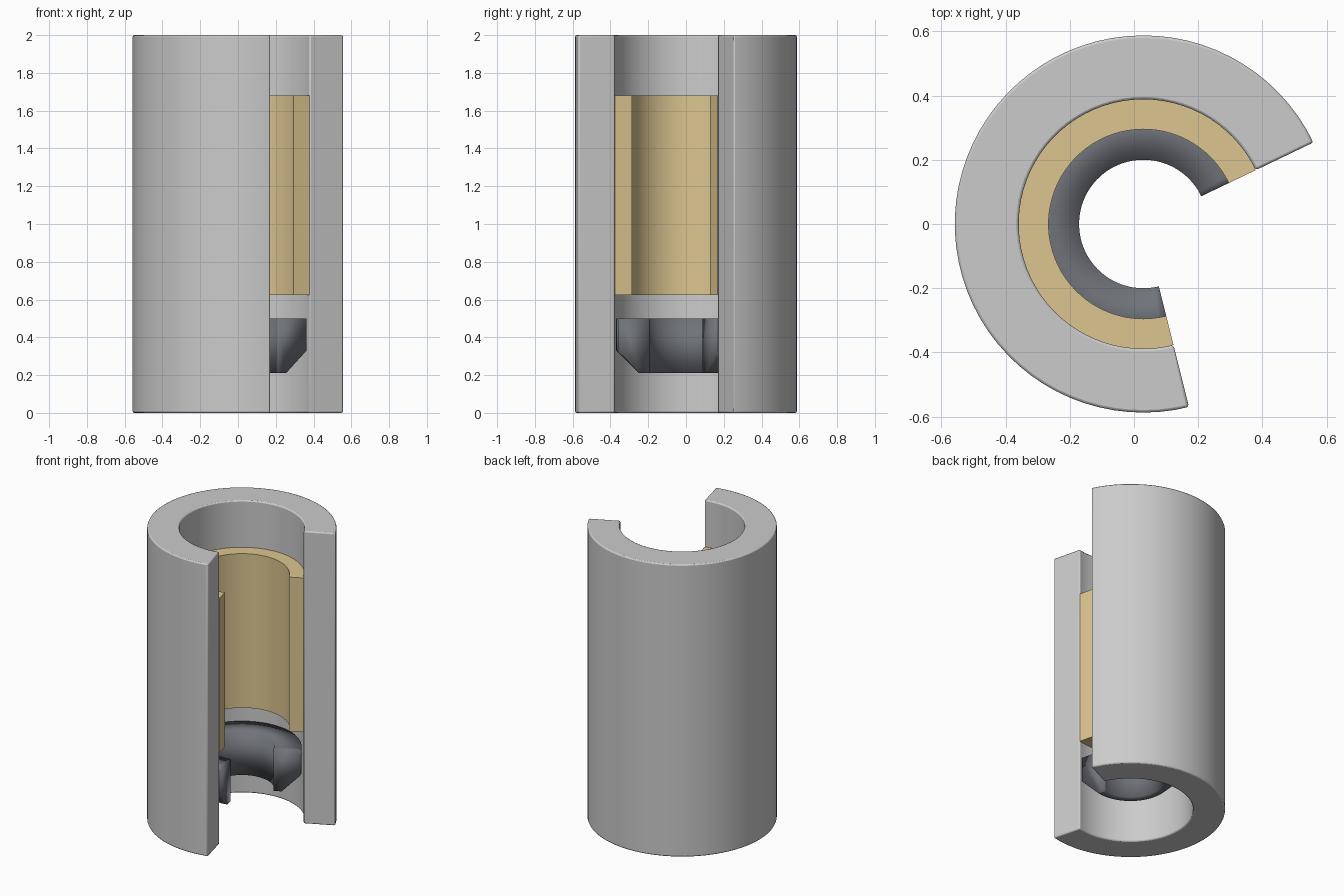
import bpy, bmesh
from math import cos, sin, radians

if "Cube" in bpy.data.objects:
    bpy.data.objects.remove(bpy.data.objects["Cube"])

CX = 0.029                                   # axis of the sleeve
START, END = radians(25.6), radians(284)     # cutaway arc
STEPS = 56


def material(name, color):
    m = bpy.data.materials.new(name)
    m.diffuse_color = color
    m.use_nodes = True
    m.node_tree.nodes["Principled BSDF"].inputs["Base Color"].default_value = m.diffuse_color
    return m


def arc_part(name, profile, bevel=0.0, mat=None, sharp=True):
    """Sweep a closed (radius, z) profile along the cutaway arc and cap both ends."""
    bm = bmesh.new()
    rings = []
    for i in range(STEPS + 1):
        a = START + (END - START) * i / STEPS
        rings.append([bm.verts.new((CX + r * cos(a), r * sin(a), z)) for r, z in profile])
    n = len(profile)
    for r0, r1 in zip(rings, rings[1:]):
        for j in range(n):
            k = (j + 1) % n
            bm.faces.new((r0[j], r1[j], r1[k], r0[k]))
    bm.faces.new(rings[0])
    bm.faces.new(rings[-1][::-1])
    bmesh.ops.recalc_face_normals(bm, faces=bm.faces[:])
    mesh = bpy.data.meshes.new(name)
    bm.to_mesh(mesh)
    bm.free()
    ob = bpy.data.objects.new(name, mesh)
    bpy.context.collection.objects.link(ob)
    if mat:
        mesh.materials.append(mat)
    if bevel:
        mod = ob.modifiers.new("soft_edges", 'BEVEL')
        mod.width = bevel
        mod.segments = 2
        mod.limit_method = 'ANGLE'
        mod.angle_limit = radians(40)
    bpy.ops.object.select_all(action='DESELECT')
    ob.select_set(True)
    bpy.context.view_layer.objects.active = ob
    if sharp:
        bpy.ops.object.shade_smooth_by_angle(angle=radians(35))
    else:
        bpy.ops.object.shade_smooth()
    return ob


def tube(r_in, r_out, z0, z1):
    return [(r_in, z0), (r_out, z0), (r_out, z1), (r_in, z1)]


brass = material("brass", (0.72, 0.56, 0.28, 1))
dark = material("dark_steel", (0.16, 0.17, 0.19, 1))

# Outer housing
arc_part("outer_sleeve", tube(0.388, 0.587, 0, 2), bevel=0.008)

# Lining pressed into the housing
arc_part("inner_liner", tube(0.295, 0.388, 0.625, 1.68), mat=brass)

# Seat ring with a chamfered lower edge, smooth shaded throughout
arc_part("seat_ring",
         [(0.2, 0.21), (0.25, 0.21), (0.37, 0.33), (0.37, 0.5), (0.2, 0.5)],
         mat=dark, sharp=False)
